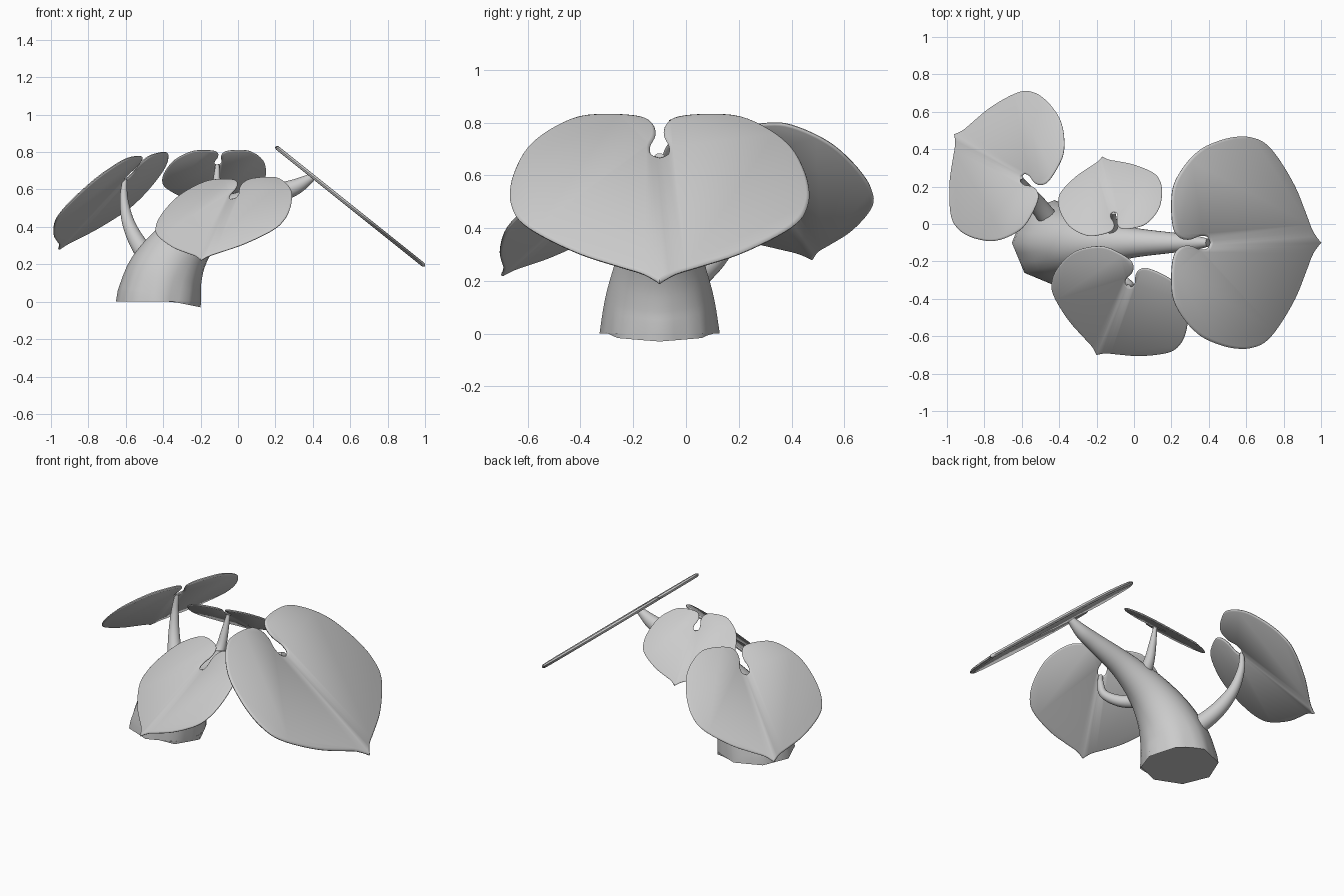
import bpy, math
from mathutils import Vector

if "Cube" in bpy.data.objects:
    bpy.data.objects.remove(bpy.data.objects["Cube"])


def spline(pts, n):
    """Catmull-Rom curve through points of any dimension."""
    out = []
    for i in range(len(pts) - 1):
        a, b, c, d = (pts[max(0, min(len(pts) - 1, i + k))] for k in (-1, 0, 1, 2))
        for j in range(n):
            t = j / n
            out.append([0.5 * (2 * q + (r - p) * t + (2 * p - 5 * q + 4 * r - s) * t * t
                               + (3 * q - p - 3 * r + s) * t ** 3)
                        for p, q, r, s in zip(a, b, c, d)])
    out.append(list(pts[-1]))
    return out


def make(name, verts, faces):
    me = bpy.data.meshes.new(name)
    me.from_pydata(verts, [], faces)
    ob = bpy.data.objects.new(name, me)
    bpy.context.collection.objects.link(ob)
    bpy.ops.object.select_all(action='DESELECT')
    ob.select_set(True)
    bpy.context.view_layer.objects.active = ob
    bpy.ops.object.mode_set(mode='EDIT')
    bpy.ops.mesh.select_all(action='SELECT')
    bpy.ops.mesh.normals_make_consistent(inside=False)
    bpy.ops.object.mode_set(mode='OBJECT')
    bpy.ops.object.shade_smooth_by_angle(angle=math.radians(50))
    return ob


def loft(rings):
    """Skin a list of closed rings and cap both ends."""
    n, verts = len(rings[0]), [p for r in rings for p in r]
    faces = [(k * n + i, k * n + (i + 1) % n, (k + 1) * n + (i + 1) % n, (k + 1) * n + i)
             for k in range(len(rings) - 1) for i in range(n)]
    faces += [tuple(reversed(range(n))), tuple(range(len(verts) - n, len(verts)))]
    return verts, faces


def tube(name, pts, faceted_base=False):
    """Tapered stem through (x, y, z, radius) points."""
    path = spline(pts, 6)
    rings, side, sides = [], Vector((1, 0, 0)), 24
    for i, p in enumerate(path):
        c = Vector(p[:3])
        t = (Vector(path[min(i + 1, len(path) - 1)][:3]) - Vector(path[max(i - 1, 0)][:3])).normalized()
        if i == 0 and faceted_base:
            t = Vector((0, 0, 1))
        side = (side - t * side.dot(t)).normalized()
        up = t.cross(side)
        blend = max(0, 1 - i / 12) if faceted_base else 0
        ring = []
        for k in range(sides):
            a = 2 * math.pi * k / sides
            local = (a % (math.pi / 4)) - math.pi / 8
            octo = math.cos(math.pi / 8) / math.cos(local)
            r = p[3] * (1 + blend * (octo - 1))
            ring.append(c + side * r * math.cos(a) + up * r * math.sin(a))
        rings.append(ring)
    return make(name, *loft(rings))


# Half outline of the heart leaf: (sideways, distance from notch toward tip)
HALF = [(0, .01), (.03, -.01), (.035, -.06), (.016, -.125), (.024, -.19), (.07, -.235),
        (.18, -.25), (.30, -.235), (.41, -.155), (.49, -.05), (.535, .08), (.553, .19),
        (.55, .28), (.52, .375), (.44, .465), (.295, .575), (.15, .65), (.06, .695), (0, .75)]


def leaf(name, notch, tip, normal):
    """Thin rounded heart-shaped slab from its notch to its tip."""
    notch, tip = Vector(notch), Vector(tip)
    size = (tip - notch).length / 0.75
    d = (tip - notch).normalized()
    s = Vector(normal).cross(d).normalized()
    n = d.cross(s)
    half = spline(HALF, 4)
    outline = half + [[-u, w] for u, w in reversed(half[1:-1])]
    count, rings = len(outline), []
    for inset, h in ((.012, -.011), (.003, -.006), (0, 0), (.003, .006), (.012, .011)):
        ring = []
        for i, (u, w) in enumerate(outline):
            a, b = outline[i - 1], outline[(i + 1) % count]
            tx, ty = b[0] - a[0], b[1] - a[1]
            m = math.hypot(tx, ty) or 1
            u2, w2 = u - ty / m * inset, w + tx / m * inset
            ring.append(notch + (s * u2 + d * w2 + n * h) * size)
        rings.append(ring)
    return make(name, *loft(rings))


# Leaning trunk
tube("trunk", [(-.425, -.1, 0, .228), (-.39, -.1, .14, .205), (-.31, -.1, .28, .165),
               (-.18, -.1, .405, .12), (0, -.1, .505, .08), (.2, -.1, .575, .055),
               (.31, -.1, .615, .042), (.395, -.1, .665, .022)], True)

# Side stems
tube("left_stem", [(-.42, -.02, .17, .055), (-.52, .11, .29, .047), (-.585, .19, .42, .034),
                   (-.61, .235, .55, .022), (-.605, .25, .655, .012)])
tube("front_stem", [(-.22, -.14, .37, .045), (-.12, -.25, .375, .035), (-.04, -.315, .42, .026),
                    (-.02, -.325, .49, .019), (-.03, -.335, .55, .011)])
tube("back_stem", [(-.13, -.08, .46, .045), (-.12, -.01, .53, .032), (-.115, .03, .63, .022),
                   (-.11, .06, .73, .011)])

# Leaves
leaf("right_leaf", (.4, -.1, .67), (1, -.1, .19), (.64, 0, .8))
leaf("front_leaf", (-.03, -.33, .55), (-.2, -.7, .22), (-.4, -.71, 1))
leaf("left_leaf", (-.6, .25, .66), (-.96, .48, .28), (-.82, .37, 1))
leaf("back_leaf", (-.11, .06, .735), (-.17, .36, .51), (-.15, .72, 1))
